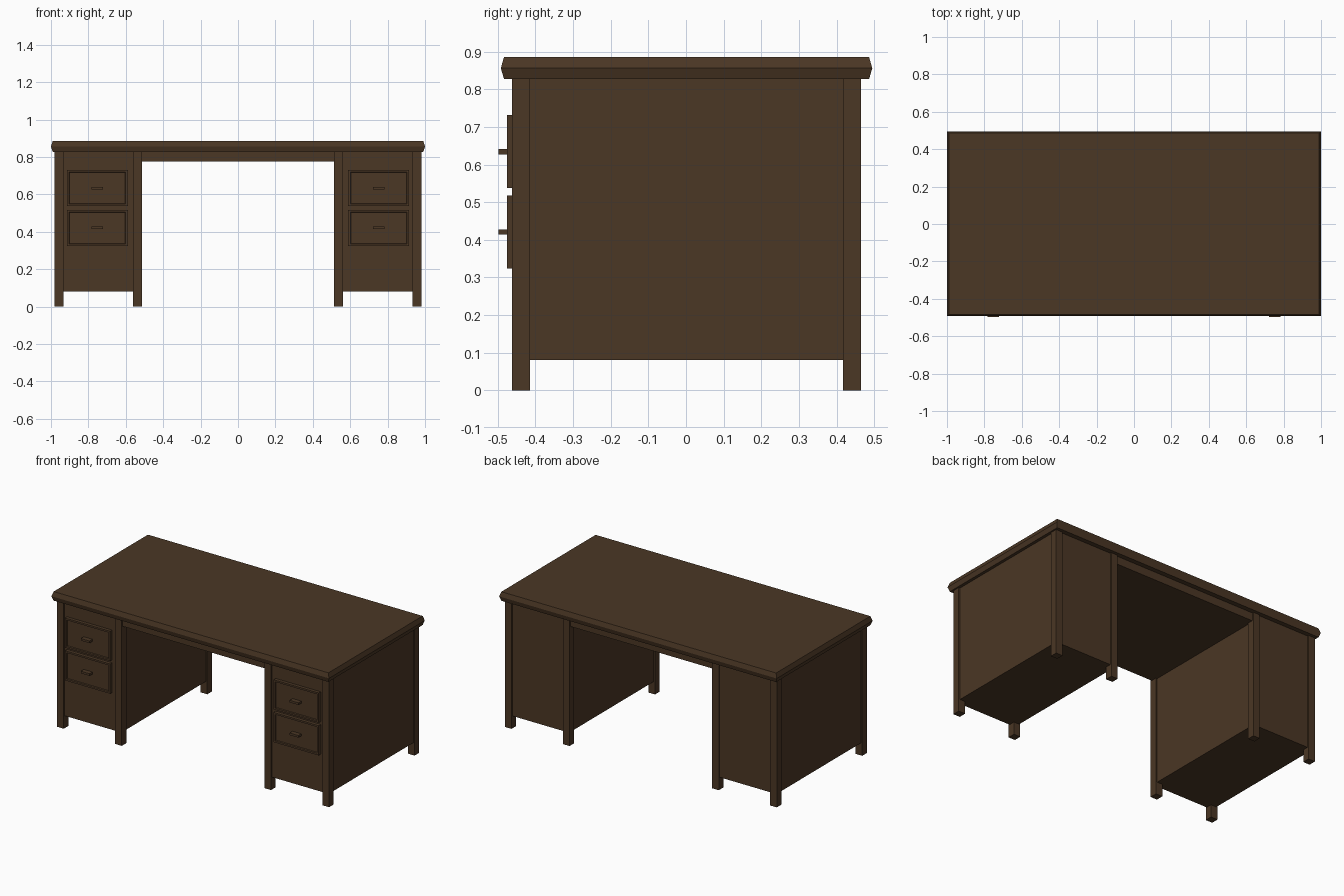
import bpy, bmesh
from mathutils import Vector

old = bpy.data.objects.get("Cube")
if old:
    bpy.data.objects.remove(old, do_unlink=True)

wood = bpy.data.materials.new("dark_brown_wood")
wood.use_nodes = True
COLOUR = (0.07, 0.038, 0.018, 1)
wood.diffuse_color = COLOUR
wood.node_tree.nodes["Principled BSDF"].inputs["Base Color"].default_value = COLOUR

YC = 0.0015  # carcass centre; the handles reach further forward


def finish(bm, name):
    bmesh.ops.recalc_face_normals(bm, faces=bm.faces)
    mesh = bpy.data.meshes.new(name)
    bm.to_mesh(mesh)
    bm.free()
    mesh.materials.append(wood)
    obj = bpy.data.objects.new(name, mesh)
    bpy.context.collection.objects.link(obj)
    return obj


def box_mesh(x, y, z):
    """Box from (low, high) ranges on each axis."""
    bm = bmesh.new()
    bmesh.ops.create_cube(bm, size=1)
    for v in bm.verts:
        v.co = Vector([lo + (c + 0.5) * (hi - lo)
                       for c, (lo, hi) in zip(v.co, (x, y, z))])
    return bm


def box(name, x, y, z):
    return finish(box_mesh(x, y, z), name)


def drawer(name, x, y, z):
    """Drawer front with a recessed centre panel."""
    bm = box_mesh(x, y, z)
    bm.normal_update()
    front = min(bm.faces, key=lambda f: f.calc_center_median().y)
    bmesh.ops.inset_region(bm, faces=[front], thickness=0.016)
    bmesh.ops.inset_region(bm, faces=[front], thickness=0.004, depth=-0.007)
    return finish(bm, name)


# Table top with a pointed edge all round
bm = bmesh.new()
rings = []
for hx, hy, z in ((0.99, 0.485, 0.827), (1.0, 0.4935, 0.856), (0.99, 0.485, 0.886)):
    rings.append([bm.verts.new((sx * hx, YC + sy * hy, z))
                  for sx, sy in ((-1, -1), (1, -1), (1, 1), (-1, 1))])
for low, high in zip(rings, rings[1:]):
    for i in range(4):
        j = (i + 1) % 4
        bm.faces.new((low[i], low[j], high[j], high[i]))
bm.faces.new(rings[0])
bm.faces.new(rings[-1])
finish(bm, "table_top")

# Apron across the knee space
box("apron", (-0.53, 0.53), (YC - 0.454, YC + 0.454), (0.775, 0.828))

for side, s in (("left", 1), ("right", -1)):
    def span(a, b):
        return tuple(sorted((s * a, s * b)))

    # Pedestal set slightly inside its four legs
    box(side + "_pedestal", span(0.523, 0.971), (YC - 0.455, YC + 0.455), (0.081, 0.828))
    for place, xr in (("inner", (0.514, 0.562)), ("outer", (0.932, 0.98))):
        for end, e in (("front", -1), ("back", 1)):
            y = tuple(sorted((YC + e * 0.416, YC + e * 0.464)))
            box(f"{side}_{end}_{place}_leg", span(*xr), y, (0, 0.828))

    # Drawers and handles
    for level, z in (("lower", 0.421), ("upper", 0.634)):
        drawer(f"{side}_{level}_drawer", span(0.589, 0.914),
               (-0.475, -0.45), (z - 0.097, z + 0.097))
        box(f"{side}_{level}_handle", span(0.721, 0.784),
            (-0.498, -0.46), (z - 0.007, z + 0.007))
